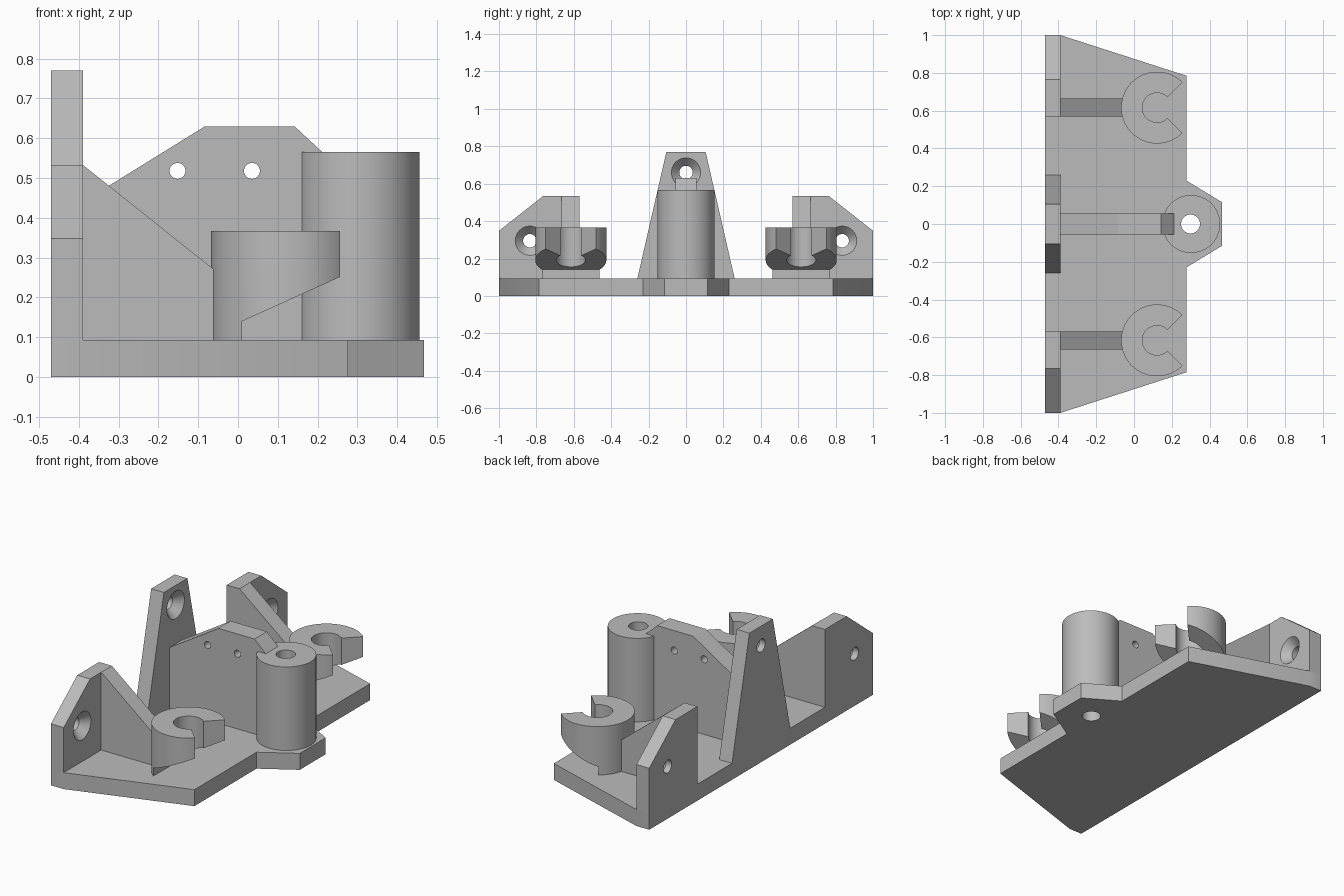
import bpy, bmesh, math
from mathutils import Vector

default = bpy.data.objects.get("Cube")
if default:
    bpy.data.objects.remove(default, do_unlink=True)

grey = bpy.data.materials.new("plain grey")
grey.use_nodes = True
GREY = (0.5, 0.5, 0.5, 1)
grey.diffuse_color = GREY
grey.node_tree.nodes["Principled BSDF"].inputs["Base Color"].default_value = GREY

BASE = 0.093               # top of the base plate
BACK, FACE = -0.47, -0.39  # back and front of the upright tabs
PLACE = {"x": lambda a, b, h: (h, a, b),
         "y": lambda a, b, h: (a, h, b),
         "z": lambda a, b, h: (a, b, h)}


def loft(name, axis, sections):
    """Solid through (height, outline) sections stacked along an axis."""
    bm = bmesh.new()
    rings = [[bm.verts.new(PLACE[axis](a, b, h)) for a, b in outline]
             for h, outline in sections]
    n = len(rings[0])
    bm.faces.new(rings[0])
    bm.faces.new(rings[-1])
    for low, high in zip(rings, rings[1:]):
        for i in range(n):
            j = (i + 1) % n
            bm.faces.new((low[i], low[j], high[j], high[i]))
    bmesh.ops.recalc_face_normals(bm, faces=bm.faces)
    mesh = bpy.data.meshes.new(name)
    bm.to_mesh(mesh)
    bm.free()
    mesh.materials.append(grey)
    obj = bpy.data.objects.new(name, mesh)
    bpy.context.collection.objects.link(obj)
    return obj


def prism(name, axis, outline, low, high):
    return loft(name, axis, [(low, outline), (high, outline)])


def arc(a, b, r, start=0, end=360, steps=64):
    count = steps if end - start == 360 else steps + 1
    angles = [math.radians(start + (end - start) * i / steps) for i in range(count)]
    return [(a + r * math.cos(t), b + r * math.sin(t)) for t in angles]


def cut(obj, cutter):
    mod = obj.modifiers.new("cut", "BOOLEAN")
    mod.operation = "DIFFERENCE"
    mod.solver = "EXACT"
    mod.object = cutter
    activate(obj)
    bpy.ops.object.modifier_apply(modifier=mod.name)
    bpy.data.objects.remove(cutter, do_unlink=True)


def activate(obj):
    bpy.ops.object.select_all(action="DESELECT")
    obj.select_set(True)
    bpy.context.view_layer.objects.active = obj


def screw_hole(obj, y, z):
    """Countersunk hole through an upright tab."""
    small, wide = arc(y, z, 0.036), arc(y, z, 0.078)
    cut(obj, loft("cutter", "x", [(BACK - 0.05, small), (FACE - 0.045, small),
                                  (FACE, wide), (FACE + 0.05, wide)]))


parts = []

# Base plate with a pointed nose under the post
half = [(BACK, 1), (FACE, 1), (0.277, 0.785), (0.277, 0.23), (0.467, 0.115)]
outline = half + [(x, -y) for x, y in reversed(half)]
base = prism("base_plate", "z", outline, 0, BASE)
parts.append(base)

# Round post, bored through together with the base
POST_X = 0.303
post = prism("centre_post", "z", arc(POST_X, 0, 0.153), BASE, 0.565)
for obj in (base, post):
    cut(obj, prism("cutter", "z", arc(POST_X - 0.004, 0, 0.05), -0.1, 0.8))
parts.append(post)

# Tall tapered centre tab
tab = prism("centre_tab", "x", [(-0.26, BASE), (0.26, BASE), (0.105, 0.77), (-0.105, 0.77)],
            BACK, FACE)
screw_hole(tab, 0, 0.66)
parts.append(tab)

# Centre web with two cross holes
web = prism("centre_web", "y", [(FACE, BASE), (FACE, 0.44), (-0.083, 0.63), (0.142, 0.63),
                                (0.212, 0.565), (0.212, BASE)], -0.055, 0.055)
for x in (-0.152, 0.035):
    cut(web, prism("cutter", "y", arc(x, 0.518, 0.02, steps=32), -0.2, 0.2))
parts.append(web)

# Side tabs, gussets and open hooks, one set on each side
for side, s in (("left", 1), ("right", -1)):
    tab = prism(side + "_tab", "x", [(s * 0.57, BASE), (s, BASE), (s, 0.348),
                                     (s * 0.765, 0.533), (s * 0.57, 0.533)], BACK, FACE)
    screw_hole(tab, s * 0.835, 0.295)

    low, high = sorted((s * 0.57, s * 0.665))
    gusset = prism(side + "_gusset", "y", [(FACE, BASE), (FACE, 0.533), (-0.03, 0.246),
                                           (-0.03, BASE)], low, high)

    cx, cy = 0.122, s * 0.616
    ring = arc(cx, cy, 0.19, 45, 315) + arc(cx, cy, 0.078, 45, 315)[::-1]
    hook = prism(side + "_hook", "z", ring, BASE, 0.367)
    # Sloping undercut below the hook
    cut(hook, prism("cutter", "y", [(0.01, 0), (0.01, 0.14), (0.41, 0.321), (0.41, 0)],
                    cy - 0.4, cy + 0.4))
    parts += [tab, gusset, hook]

for obj in parts:
    activate(obj)
    bpy.ops.object.shade_smooth_by_angle(angle=math.radians(30))
